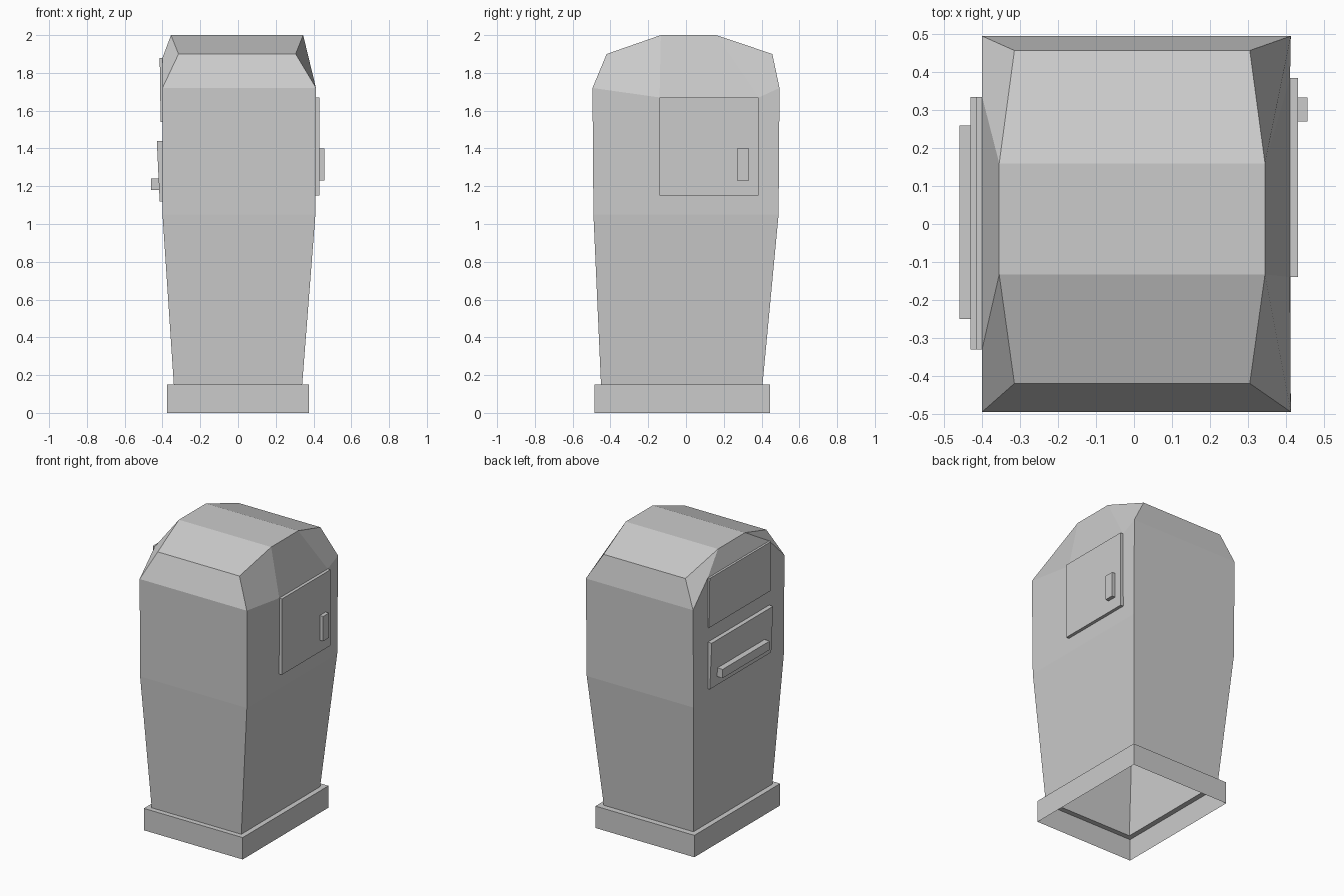
import bpy
import bmesh
from mathutils import Vector

cube = bpy.data.objects.get("Cube")
if cube:
    bpy.data.objects.remove(cube, do_unlink=True)

# One plain grey for everything
grey = bpy.data.materials.new("plain grey")
grey.use_nodes = True
colour = (0.6, 0.6, 0.6, 1)
grey.diffuse_color = colour
grey.node_tree.nodes["Principled BSDF"].inputs["Base Color"].default_value = colour


def finish(name, bm):
    bmesh.ops.recalc_face_normals(bm, faces=bm.faces)
    mesh = bpy.data.meshes.new(name)
    bm.to_mesh(mesh)
    bm.free()
    mesh.materials.append(grey)
    obj = bpy.data.objects.new(name, mesh)
    bpy.context.collection.objects.link(obj)
    return obj


def ring(bm, x0, x1, y0, y1, z):
    """Rectangle of vertices: front left, front right, back right, back left."""
    return [bm.verts.new(p) for p in
            ((x0, y0, z), (x1, y0, z), (x1, y1, z), (x0, y1, z))]


def bridge(bm, low, high, sides=range(4)):
    for i in sides:
        j = (i + 1) % 4
        bm.faces.new((low[i], low[j], high[j], high[i]))


def box(name, xs, ys, zs, lean=0):
    """Box whose outer (first x) face can lean out towards the top."""
    bm = bmesh.new()
    low = ring(bm, xs[0] + lean, xs[1], *ys, zs[0])
    high = ring(bm, xs[0], xs[1], *ys, zs[1])
    bridge(bm, low, high)
    bm.faces.new(low)
    bm.faces.new(high)
    return finish(name, bm)


# Body: open-bottomed tapered shell with a faceted roof
bm = bmesh.new()
foot = ring(bm, -0.34, 0.34, -0.45, 0.405, 0.15)
waist = ring(bm, -0.40, 0.41, -0.49, 0.49, 1.05)
eave = ring(bm, -0.40, 0.413, -0.495, 0.495, 1.72)
slope = ring(bm, -0.315, 0.305, -0.42, 0.457, 1.90)
ridge = ring(bm, -0.355, 0.345, -0.133, 0.16, 2.0)
bridge(bm, foot, waist)
bridge(bm, waist, eave, (0, 2))
bridge(bm, eave, slope, (0, 2))
bridge(bm, slope, ridge, (0, 2))
bm.faces.new(ridge)
# Side walls meet the roof along the upper edge of each hatch
for f, b, x, y0, y1, z in ((1, 2, 0.411, -0.14, 0.385, 1.67),
                           (0, 3, -0.40, -0.33, 0.335, 1.88)):
    front = bm.verts.new((x, y0, z))
    back = bm.verts.new((x, y1, z))
    bm.faces.new((waist[f], waist[b], eave[b], back, front, eave[f]))
    bm.faces.new((front, back, ridge[b], ridge[f]))
    bm.faces.new((eave[f], front, ridge[f], slope[f]))
    bm.faces.new((eave[b], back, ridge[b], slope[b]))
finish("body", bm)

# Base: hollow skirt with a narrow ledge up to the body
bm = bmesh.new()
floor = ring(bm, -0.375, 0.375, -0.485, 0.445, 0)
rim = ring(bm, -0.375, 0.375, -0.485, 0.445, 0.15)
inner = ring(bm, -0.34, 0.34, -0.45, 0.405, 0.15)
bridge(bm, floor, rim)
bridge(bm, rim, inner)
finish("base_skirt", bm)

# Hatch and its pull on one side
box("side_hatch", (0.405, 0.432), (-0.14, 0.385), (1.15, 1.67))
box("side_hatch_pull", (0.43, 0.457), (0.27, 0.333), (1.23, 1.40))

# Upper panel, lower flap and flap handle on the other side
box("upper_panel", (-0.415, -0.395), (-0.33, 0.335), (1.54, 1.88), 0.005)
box("lower_flap", (-0.43, -0.395), (-0.33, 0.335), (1.12, 1.44), 0.015)
box("flap_handle", (-0.46, -0.41), (-0.25, 0.26), (1.18, 1.24))
